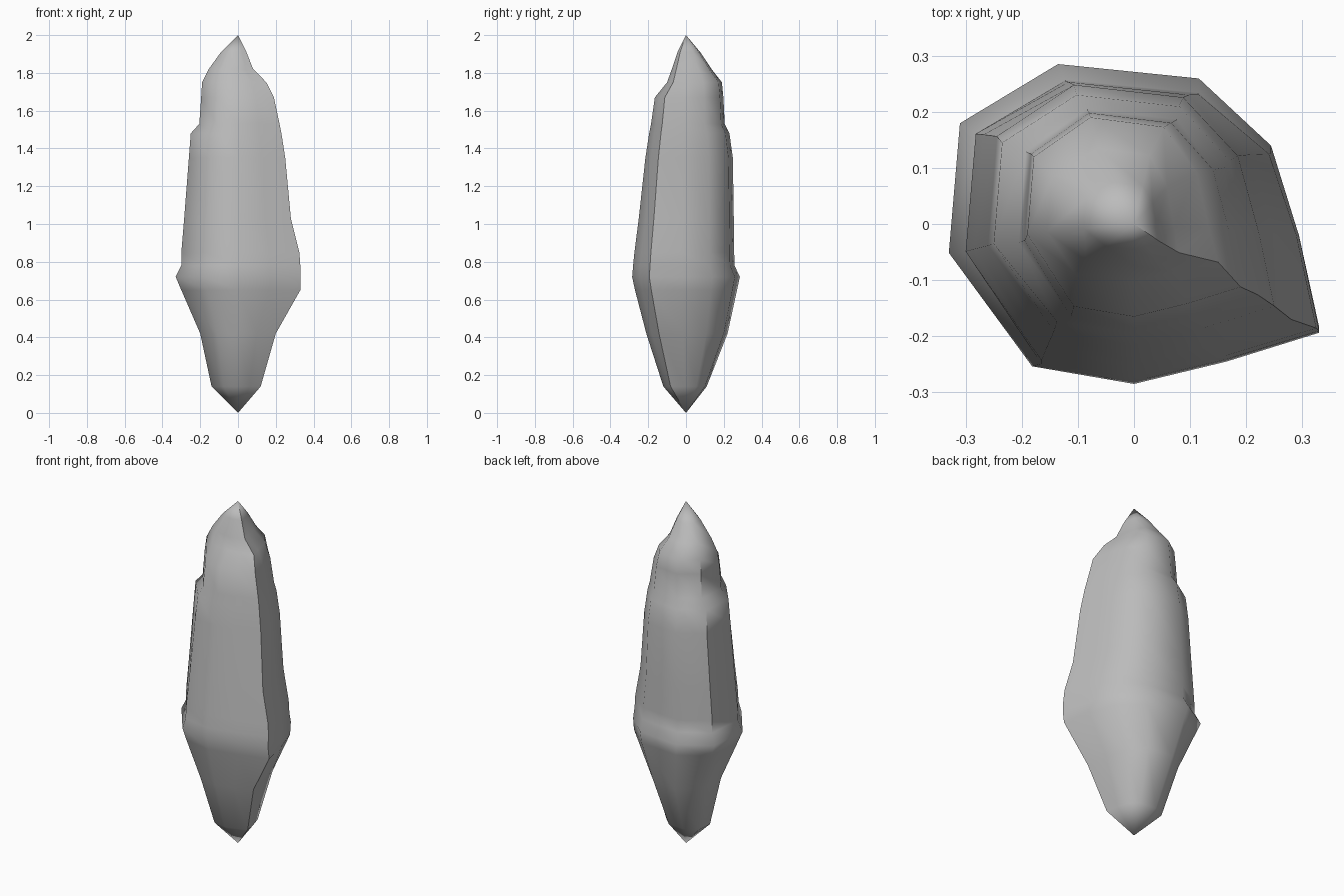
import bpy
import bmesh
import math

cube = bpy.data.objects.get("Cube")
if cube:
    bpy.data.objects.remove(cube, do_unlink=True)

# One grey stone material
stone = bpy.data.materials.new("grey stone")
stone.use_nodes = True
grey = (0.5, 0.5, 0.5, 1.0)
stone.diffuse_color = grey
stone.node_tree.nodes["Principled BSDF"].inputs["Base Color"].default_value = grey

# Irregular ten-sided cross-section, each half scaled to the reach of its ring
outline = [(-.41, 1), (.35, .91), (.74, .49), (.89, -.07), (1, -.68),
           (.5, -.86), (0, -1), (-.55, -.89), (-1, -.18), (-.94, .63)]

# Rings from foot to peak: height, reach to -x, +x, -y, +y
rings = [(.14, .14, .12, .12, .11),
         (.42, .2, .2, .21, .22),
         (.65, .3, .33, .27, .27),
         (.72, .33, .33, .285, .285),
         (.78, .3, .33, .28, .257),
         (.85, .3, .325, .273, .255),
         (1.03, .285, .28, .25, .253),
         (1.35, .26, .25, .215, .248),
         (1.48, .25, .23, .195, .23),
         (1.53, .205, .22, .185, .205),
         (1.67, .195, .19, .165, .198),
         (1.75, .19, .15, .1, .19),
         (1.82, .155, .08, .075, .135),
         (1.91, .09, .045, .045, .075)]


def build_shard(name):
    bm = bmesh.new()
    loops = []
    for z, left, right, front, back in rings:
        loops.append([bm.verts.new((x * (right if x > 0 else left),
                                    y * (back if y > 0 else front), z))
                      for x, y in outline])
    foot = bm.verts.new((0, 0, 0))
    peak = bm.verts.new((0, 0, 2))
    count = len(outline)
    for i in range(count):
        j = (i + 1) % count
        # Sides
        for low, high in zip(loops, loops[1:]):
            bm.faces.new((low[i], low[j], high[j], high[i]))
        # Pointed ends
        bm.faces.new((foot, loops[0][j], loops[0][i]))
        bm.faces.new((peak, loops[-1][i], loops[-1][j]))
    bmesh.ops.recalc_face_normals(bm, faces=bm.faces)
    mesh = bpy.data.meshes.new(name)
    bm.to_mesh(mesh)
    bm.free()
    mesh.materials.append(stone)
    shard = bpy.data.objects.new(name, mesh)
    bpy.context.collection.objects.link(shard)
    return shard


# Standing stone shard, smooth with sharp ledges
shard = build_shard("stone_shard")
bpy.ops.object.select_all(action='DESELECT')
shard.select_set(True)
bpy.context.view_layer.objects.active = shard
bpy.ops.object.shade_smooth_by_angle(angle=math.radians(50))
